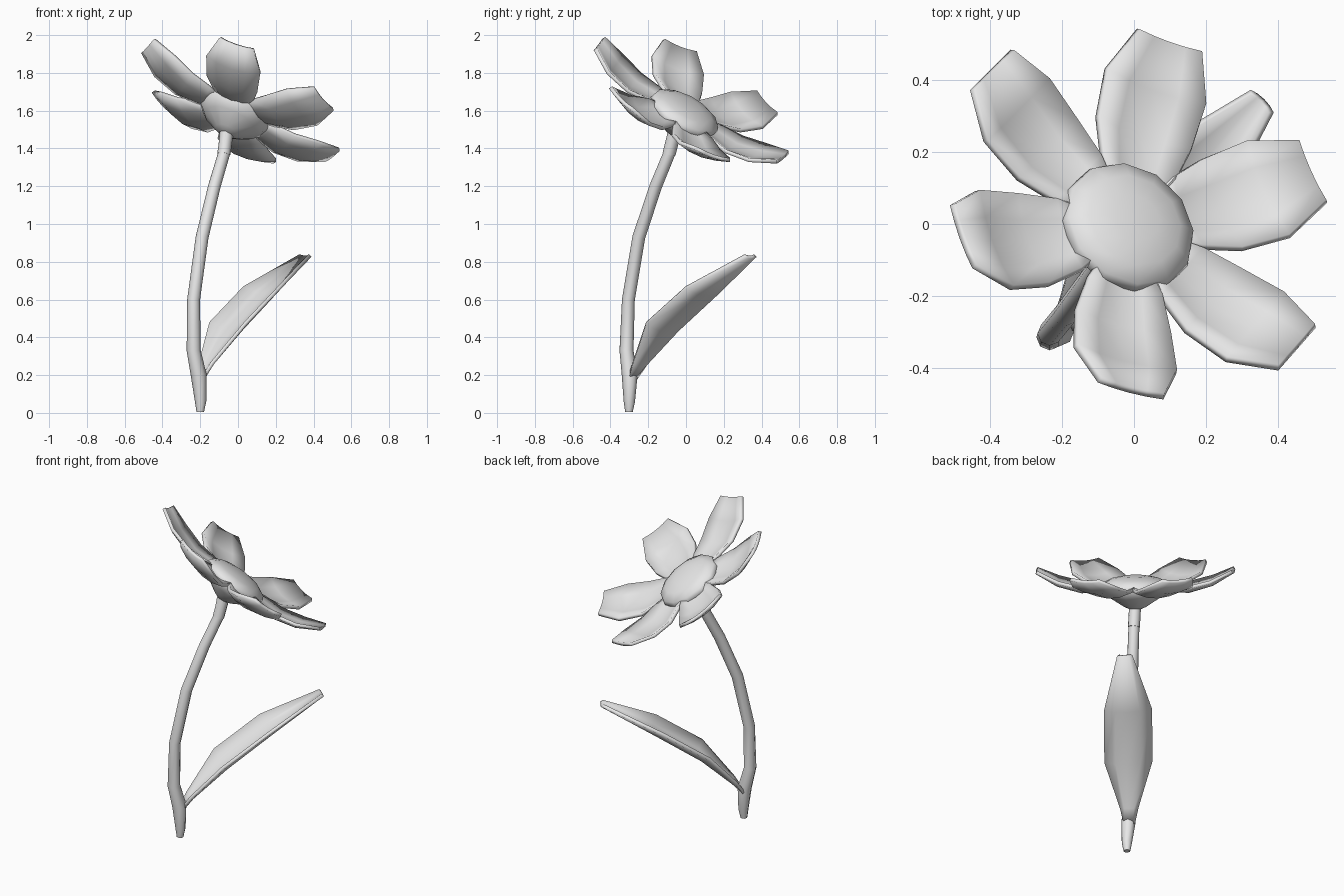
import bpy, bmesh, math
from mathutils import Vector, Matrix

cube = bpy.data.objects.get("Cube")
if cube:
    bpy.data.objects.remove(cube, do_unlink=True)

grey = bpy.data.materials.new("plain grey")
grey.use_nodes = True
grey.diffuse_color = (0.8, 0.8, 0.8, 1)
grey.node_tree.nodes["Principled BSDF"].inputs["Base Color"].default_value = (0.8, 0.8, 0.8, 1)


def finish(name, bm, thickness=0.0, angle=60):
    """Turn a bmesh into a smooth, optionally thickened object."""
    if not thickness:
        bmesh.ops.recalc_face_normals(bm, faces=bm.faces)
    mesh = bpy.data.meshes.new(name)
    bm.to_mesh(mesh)
    bm.free()
    mesh.materials.append(grey)
    obj = bpy.data.objects.new(name, mesh)
    bpy.context.collection.objects.link(obj)
    bpy.ops.object.select_all(action='DESELECT')
    obj.select_set(True)
    bpy.context.view_layer.objects.active = obj
    if thickness:
        mod = obj.modifiers.new("thickness", 'SOLIDIFY')
        mod.thickness = thickness
        mod.offset = -1
        bpy.ops.object.modifier_apply(modifier=mod.name)
    bpy.ops.object.shade_smooth_by_angle(angle=math.radians(angle))


def loft(name, points, radii, sides=8):
    """Skin a closed tube through points with a radius at each."""
    bm = bmesh.new()
    pts = [Vector(p) for p in points]
    rings = []
    for i, (p, r) in enumerate(zip(pts, radii)):
        along = pts[min(i + 1, len(pts) - 1)] - pts[max(i - 1, 0)]
        turn = Vector((0, 0, 1)).rotation_difference(along)
        rings.append([bm.verts.new(p + turn @ Vector((r * math.cos(a), r * math.sin(a), 0)))
                      for a in (math.tau * k / sides for k in range(sides))])
    for lo, hi in zip(rings, rings[1:]):
        for k in range(sides):
            n = (k + 1) % sides
            bm.faces.new((lo[k], lo[n], hi[n], hi[k]))
    bm.faces.new(rings[0][::-1])
    bm.faces.new(rings[-1])
    finish(name, bm)


def skin(bm, rows):
    """Fill a grid of points with quads."""
    grid = [[bm.verts.new(p) for p in row] for row in rows]
    for a, b in zip(grid, grid[1:]):
        for k in range(len(a) - 1):
            bm.faces.new((a[k], b[k], b[k + 1], a[k + 1]))


# Flower frame: local x points down the slope, local z is the flower axis
tilt = math.radians(36.7)
slope = Vector((math.cos(tilt) * math.sqrt(0.5), math.cos(tilt) * math.sqrt(0.5), -math.sin(tilt)))
side = Vector((-1, 1, 0)).normalized()
axis = slope.cross(side)
base = Vector((-0.065, -0.065, 1.486))
head = (Matrix.Translation(base) @ Matrix((slope, side, axis)).transposed().to_4x4()
        @ Matrix.Rotation(math.radians(-2.5), 4, 'X'))

# Six cupped petals
# each row: distance from axis, half width, edge height, middle height
petal_rows = [(0.13, 0.075, 0.14, 0.125), (0.195, 0.108, 0.14, 0.115),
              (0.31, 0.14, 0.14, 0.105), (0.445, 0.15, 0.175, 0.145),
              (0.568, 0.095, 0.23, 0.22)]
bm = bmesh.new()
for turn in (29.4, 90, 148, 215, 273, 333.3):
    spin = head @ Matrix.Rotation(math.radians(turn), 4, 'Z')
    skin(bm, [[spin @ Vector((r, w * t, mid + (edge - mid) * t * t))
               for t in (-1, -0.5, 0, 0.5, 1)]
              for r, w, edge, mid in petal_rows])
finish("petals", bm, 0.02, 100)

# Domed flower centre with the cup below it
loft("flower_centre", [head @ Vector((0, 0, h)) for h in
                       (-0.01, 0.005, 0.06, 0.115, 0.145, 0.17, 0.185)],
     (0.03, 0.065, 0.15, 0.2, 0.19, 0.14, 0.07), 12)

# Curved stem and the short collar below the cup
stem_path = [(-0.20, -0.302, 0.005), (-0.198, -0.30, 0.06), (-0.208, -0.298, 0.2),
             (-0.235, -0.315, 0.33), (-0.235, -0.305, 0.6), (-0.19, -0.25, 0.93),
             (-0.125, -0.16, 1.2), (-0.075, -0.09, 1.37), tuple(base)]
loft("stem", stem_path, (0.02, 0.03, 0.042, 0.037, 0.034, 0.034, 0.033, 0.032, 0.032))
loft("stem_collar", [stem_path[-2], tuple(base + axis * 0.02)], (0.035, 0.035))

# Keeled leaf: middle of each row, half width, depth of the keel
leaf_rows = [((-0.21, -0.29, 0.19), 0.025, 0.0), ((-0.175, -0.25, 0.27), 0.045, 0.02),
             ((-0.06, -0.12, 0.48), 0.13, 0.06), ((0.12, 0.09, 0.67), 0.13, 0.055),
             ((0.35, 0.335, 0.84), 0.035, 0.01)]
keel = Vector((0.5, 0.5, -0.7))
bm = bmesh.new()
skin(bm, [[Vector(p) + side * w * t + keel * depth * (1 - t * t)
           for t in (-1, -0.5, 0, 0.5, 1)] for p, w, depth in leaf_rows])
finish("leaf", bm, 0.02, 100)
